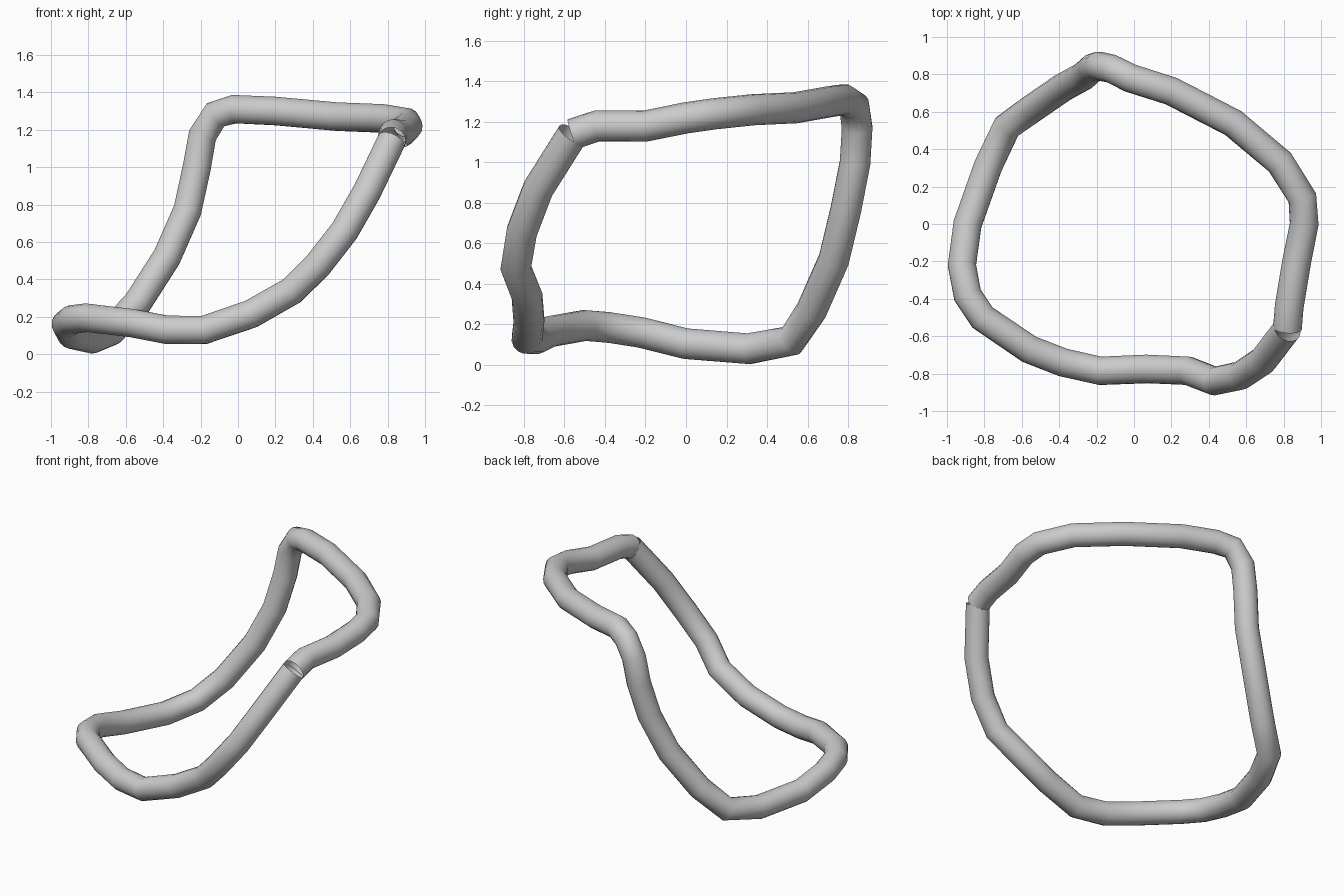
import bpy
from mathutils import Vector

TUBE_RADIUS = .077

# Remove the default object
default_cube = bpy.data.objects.get("Cube")
if default_cube:
    bpy.data.objects.remove(default_cube, do_unlink=True)


def make_material(name, colour):
    material = bpy.data.materials.new(name)
    material.use_nodes = True
    material.diffuse_color = colour
    shader = material.node_tree.nodes["Principled BSDF"]
    shader.inputs["Base Color"].default_value = colour
    return material


def make_tube(name, points, radius, material):
    """Sweep a round section along an open path and turn it into a mesh."""
    curve = bpy.data.curves.new(name, "CURVE")
    curve.dimensions = "3D"
    curve.twist_mode = "MINIMUM"
    curve.bevel_depth = radius
    curve.bevel_resolution = 6
    spline = curve.splines.new("POLY")
    spline.points.add(len(points) - 1)
    for target, point in zip(spline.points, points):
        target.co = Vector(point).to_4d()
    tube = bpy.data.objects.new(name, curve)
    bpy.context.collection.objects.link(tube)
    bpy.ops.object.select_all(action="DESELECT")
    tube.select_set(True)
    bpy.context.view_layer.objects.active = tube
    bpy.ops.object.convert(target="MESH")
    tube = bpy.context.view_layer.objects.active
    tube.data.materials.clear()
    tube.data.materials.append(material)
    bpy.ops.object.shade_smooth()
    return tube


# The loop is one tube whose two ends meet at this seam
seam = (.82, -.56, 1.14)

# Nearly level run along the left side and the back
upper_run = [
    (.83, -.44, 1.18), (.87, -.2, 1.18), (.91, 0, 1.22), (.9, .14, 1.24),
    (.78, .33, 1.26), (.53, .54, 1.27), (.2, .71, 1.3), (-.02, .78, 1.31),
]

# Rounded corner and descent down the back
back_descent = [
    (-.12, .83, 1.28), (-.19, .845, 1.17), (-.22, .835, 1),
    (-.27, .79, .77), (-.38, .73, .52), (-.54, .62, .27), (-.68, .52, .12),
]

# Low run around the right side and the front
lower_run = [
    (-.78, .31, .08), (-.89, 0, .105), (-.92, -.22, .16), (-.89, -.38, .185),
    (-.81, -.5, .195), (-.56, -.67, .165), (-.38, -.74, .13),
    (-.18, -.785, .13), (.07, -.775, .215),
]

# Climb back up to the seam
front_climb = [
    (.29, -.785, .34), (.43, -.84, .48), (.57, -.81, .66),
    (.69, -.73, .87),
]

tube_grey = make_material("tube_grey", (.6, .6, .6, 1))
path = [seam] + upper_run + back_descent + lower_run + front_climb + [seam]
make_tube("looped_tube", path, TUBE_RADIUS, tube_grey)
